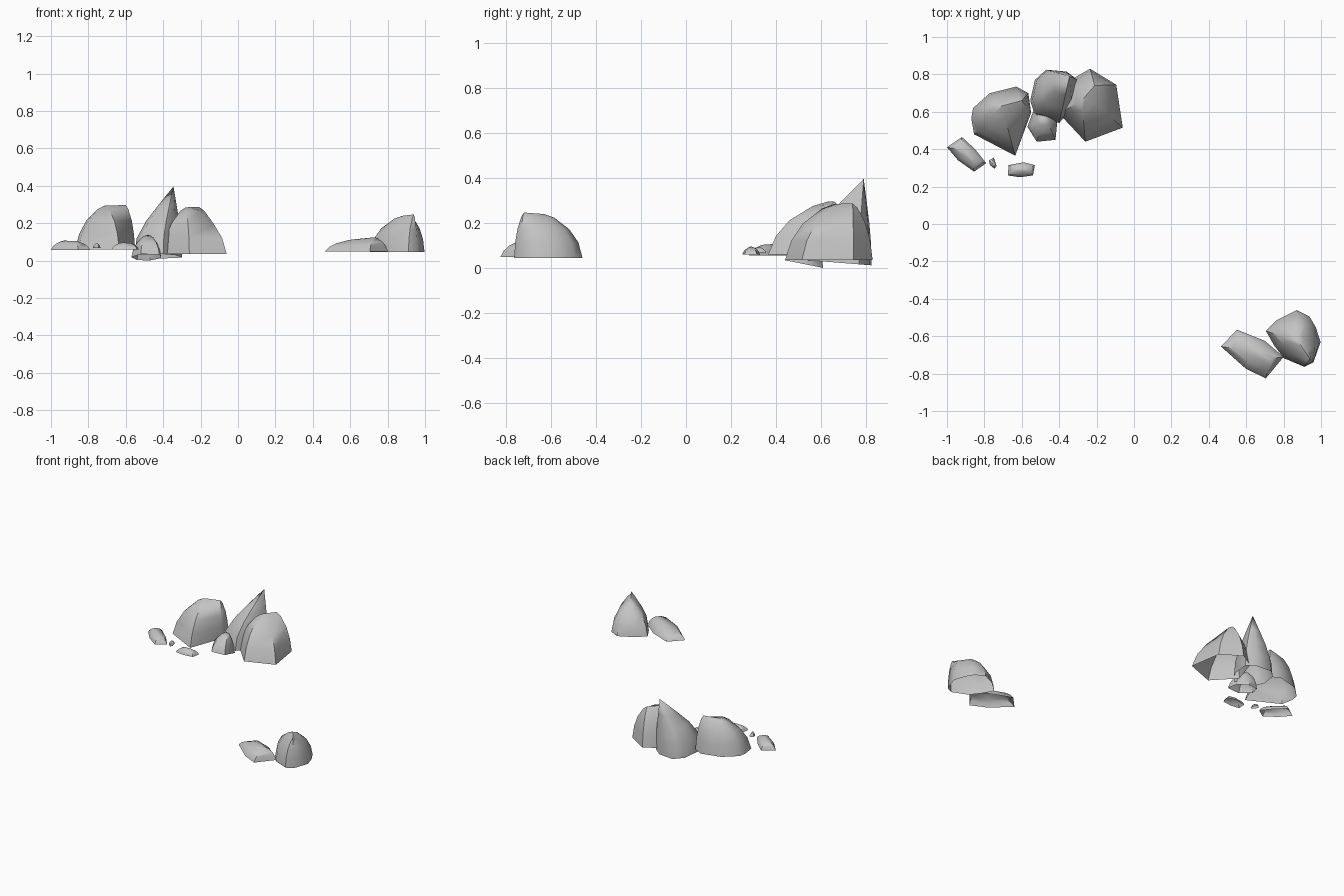
import bpy, bmesh, math
from mathutils import Vector

if "Cube" in bpy.data.objects:
    bpy.data.objects.remove(bpy.data.objects["Cube"])

stone = bpy.data.materials.new("stone grey")
stone.use_nodes = True
grey = (0.55, 0.55, 0.55, 1)
stone.diffuse_color = grey
stone.node_tree.nodes["Principled BSDF"].inputs["Base Color"].default_value = grey

# Rounded flank: share of the height, share of the way from outline to crest
DOME = [(0, 0), (0.35, 0.13), (0.65, 0.36), (0.92, 0.75), (1, 1)]
# Slender flank for the pointed rock
SPIRE = [(0, 0), (0.25, 0.06), (0.5, 0.3), (0.72, 0.6), (1, 1)]


def nearest_on_crest(p, a, b):
    """Closest point of the crest line, seen from above."""
    d = (b - a).to_2d()
    t = (p - a.to_2d()).dot(d) / max(d.length_squared, 1e-9)
    return a.lerp(b, min(max(t, 0), 1))


def rock(name, outline, base_z, crest, profile=DOME, tilt=0.0, flare=0.0):
    """Hollow shell lofted from a ground outline to a crest line.
    tilt lowers the base towards the back, flare tucks the foot inward."""
    a, b = (Vector(c) for c in crest)
    pts = [Vector(p) for p in outline]
    front = min(p.y for p in pts)
    bm = bmesh.new()
    rings = []
    for rise, inward in profile:
        ring = []
        for p in pts:
            top = nearest_on_crest(p, a, b)
            foot = base_z - tilt * (p.y - front)
            shift = flare if rise == 0 else inward
            xy = p.lerp(top.to_2d(), shift)
            ring.append(bm.verts.new((xy.x, xy.y, foot + (top.z - foot) * rise)))
        rings.append(ring)
    for low, high in zip(rings, rings[1:]):
        for i in range(len(pts)):
            j = (i + 1) % len(pts)
            bm.faces.new((low[i], low[j], high[j], high[i]))
    bm.faces.new(rings[-1])
    bmesh.ops.remove_doubles(bm, verts=bm.verts, dist=0.001)
    bmesh.ops.dissolve_degenerate(bm, edges=bm.edges, dist=0.0005)
    bmesh.ops.recalc_face_normals(bm, faces=bm.faces)
    # The shell is open below, so make sure it faces outward
    if sum(f.normal.z * f.calc_area() for f in bm.faces) < 0:
        bmesh.ops.reverse_faces(bm, faces=bm.faces)
    mesh = bpy.data.meshes.new(name)
    bm.to_mesh(mesh)
    bm.free()
    mesh.materials.append(stone)
    obj = bpy.data.objects.new(name, mesh)
    bpy.context.collection.objects.link(obj)
    bpy.context.view_layer.objects.active = obj
    obj.select_set(True)
    bpy.ops.object.shade_smooth_by_angle(angle=math.radians(50))
    obj.select_set(False)


bpy.ops.object.select_all(action='DESELECT')

# Separate pair at the front
rock("front_boulder",
     [(.7, -.57), (.745, -.65), (.8, -.72), (.91, -.765), (.96, -.74),
      (1, -.63), (.975, -.55), (.94, -.49), (.87, -.455), (.76, -.51)],
     .045, [(.88, -.63, .24), (.94, -.72, .247)], flare=.03)
rock("front_slab",
     [(.465, -.655), (.6, -.775), (.705, -.825), (.8, -.71), (.7, -.625), (.55, -.565)],
     .05, [(.63, -.68, .115), (.73, -.72, .125)])

# Three large rocks at the back
rock("left_boulder",
     [(-.87, .565), (-.855, .48), (-.635, .365), (-.55, .595), (-.565, .7),
      (-.63, .735), (-.77, .7), (-.86, .62)],
     .06, [(-.71, .63, .295), (-.6, .66, .297)])
rock("pointed_boulder",
     [(-.555, .66), (-.53, .58), (-.4, .54), (-.33, .62), (-.3, .77),
      (-.36, .815), (-.47, .825), (-.53, .77)],
     .035, [(-.345, .79, .397)] * 2, SPIRE, tilt=.08)
rock("right_boulder",
     [(-.4, .59), (-.26, .44), (-.06, .515), (-.095, .745), (-.235, .83), (-.34, .77)],
     .035, [(-.28, .66, .285), (-.21, .74, .288)])

# Small rock nestled between them
rock("middle_rock",
     [(-.57, .52), (-.52, .44), (-.42, .45), (-.41, .55), (-.47, .61), (-.54, .6)],
     .035, [(-.49, .56, .137), (-.47, .56, .135)], tilt=.2)

# Scattered pebbles
rock("left_pebble",
     [(-1, .41), (-.94, .34), (-.855, .28), (-.79, .325), (-.85, .4), (-.92, .465)],
     .057, [(-.93, .4, .107), (-.87, .35, .105)])
rock("tiny_pebble",
     [(-.775, .34), (-.77, .315), (-.745, .295), (-.735, .31), (-.75, .355)],
     .068, [(-.76, .33, .092), (-.752, .32, .092)])
rock("right_pebble",
     [(-.675, .26), (-.61, .25), (-.54, .26), (-.53, .315), (-.59, .33), (-.67, .315)],
     .06, [(-.62, .29, .097), (-.58, .29, .095)])
